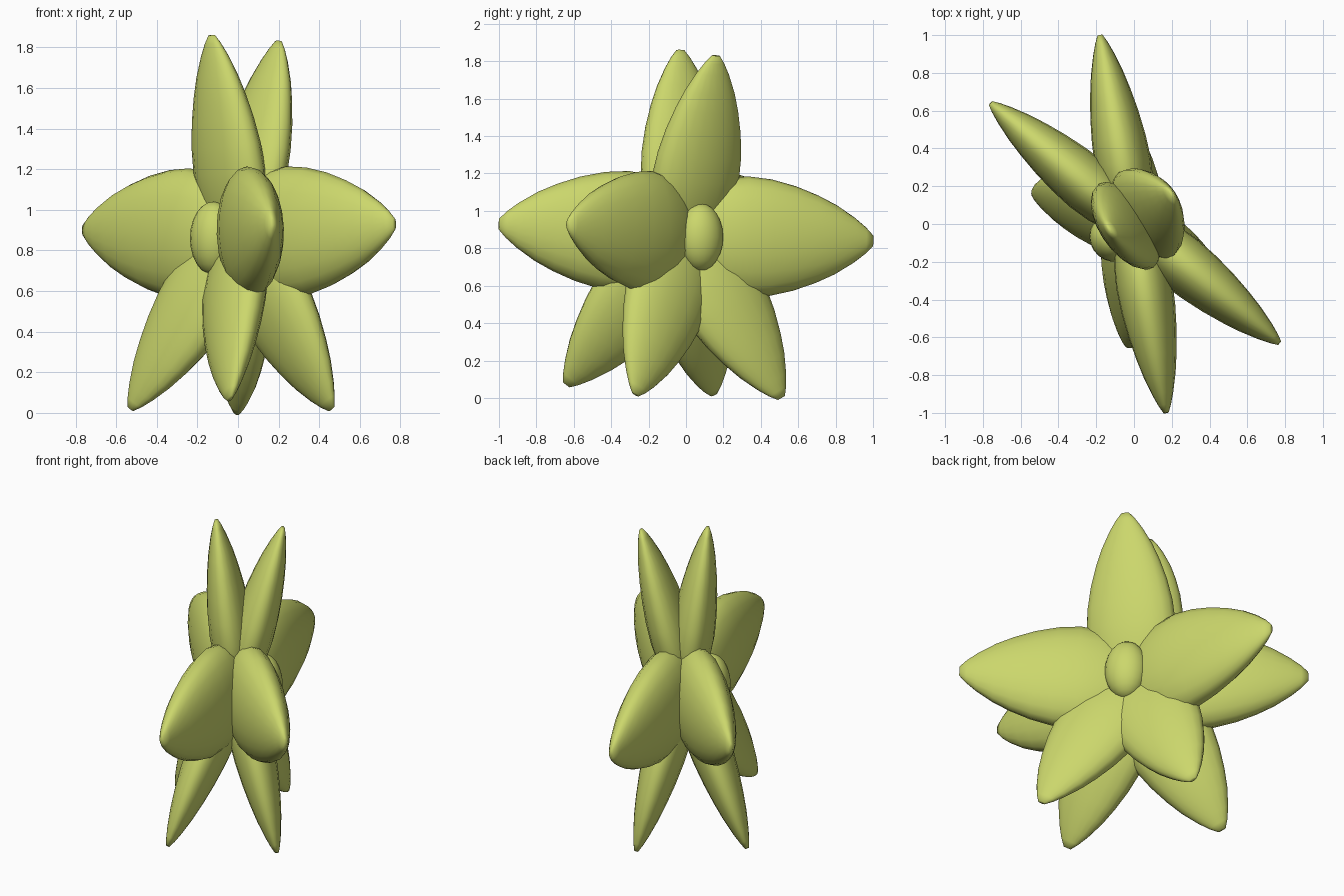
import bpy, bmesh, math
from mathutils import Vector, Matrix

if "Cube" in bpy.data.objects:
    bpy.data.objects.remove(bpy.data.objects["Cube"])

CENTRE = Vector((0, 0, 0.87))
AXIS = Vector((0.84, 0.54, 0)).normalized()      # direction the blooms face

mat = bpy.data.materials.new("yellow_green")
mat.diffuse_color = (0.60, 0.68, 0.15, 1)
mat.use_nodes = True
mat.node_tree.nodes["Principled BSDF"].inputs["Base Color"].default_value = mat.diffuse_color

# petal outline: (fraction of length, fraction of half width)
PROFILE = [(-0.06, 0.3), (0, 0.58), (0.1, 0.8), (0.2, 0.94), (0.32, 1), (0.45, 0.96),
           (0.58, 0.86), (0.7, 0.72), (0.8, 0.57), (0.9, 0.37), (0.96, 0.22), (1, 0.09)]
SIDES = 20


def finish(name, bm):
    bmesh.ops.recalc_face_normals(bm, faces=bm.faces)
    me = bpy.data.meshes.new(name)
    bm.to_mesh(me)
    bm.free()
    me.materials.append(mat)
    for p in me.polygons:
        p.use_smooth = True
    ob = bpy.data.objects.new(name, me)
    bpy.context.collection.objects.link(ob)
    return ob


def petal(name, tip, width, thick):
    d = Vector(tip) - CENTRE
    u = d.normalized()
    n = (AXIS - u * AXIS.dot(u)).normalized()
    w = u.cross(n)
    bm = bmesh.new()
    rings = []
    for s, r in PROFILE:
        ring = []
        for i in range(SIDES):
            a = 2 * math.pi * i / SIDES
            ring.append(bm.verts.new(CENTRE + d * s + w * (width * r * math.cos(a))
                                     + n * (thick * r * math.sin(a))))
        rings.append(ring)
    for a, b in zip(rings, rings[1:]):
        for i in range(SIDES):
            j = (i + 1) % SIDES
            bm.faces.new((a[i], a[j], b[j], b[i]))
    bm.faces.new(rings[0])
    bm.faces.new(rings[-1])
    return finish(name, bm)


# two back-to-back blooms of five petals, given by their tips
KINDS = {"upper": (0.265, 0.125), "side": (0.325, 0.15), "lower": (0.265, 0.125)}
BLOOMS = {
    "front_bloom": [("upper", (-0.13, -0.03, 1.86)), ("side", (-0.76, 0.64, 0.90)),
                    ("side", (0.17, -1.0, 0.93)), ("lower", (-0.04, -0.64, 0.07)),
                    ("lower", (-0.53, 0.15, 0.02))],
    "back_bloom": [("upper", (0.20, 0.16, 1.83)), ("side", (-0.18, 1.0, 0.84)),
                   ("side", (0.77, -0.63, 0.93)), ("lower", (0.46, -0.27, 0.02)),
                   ("lower", (-0.01, 0.51, 0.0))],
}
for bloom, petals in BLOOMS.items():
    for k, (kind, tip) in enumerate(petals):
        petal(f"{bloom}_{kind}_petal_{k + 1}", tip, *KINDS[kind])

# oval heart in the middle of each bloom
turn = Matrix.Rotation(math.atan2(AXIS.y, AXIS.x), 4, 'Z')
for name, side in (("front_heart", -1), ("back_heart", 1)):
    bm = bmesh.new()
    place = Matrix.Translation(Vector((0, 0, 0.86)) + AXIS * 0.145 * side)
    bmesh.ops.create_uvsphere(bm, u_segments=20, v_segments=12, radius=1,
                              matrix=place @ turn @ Matrix.Diagonal((0.11, 0.125, 0.18, 1)))
    finish(name, bm)
